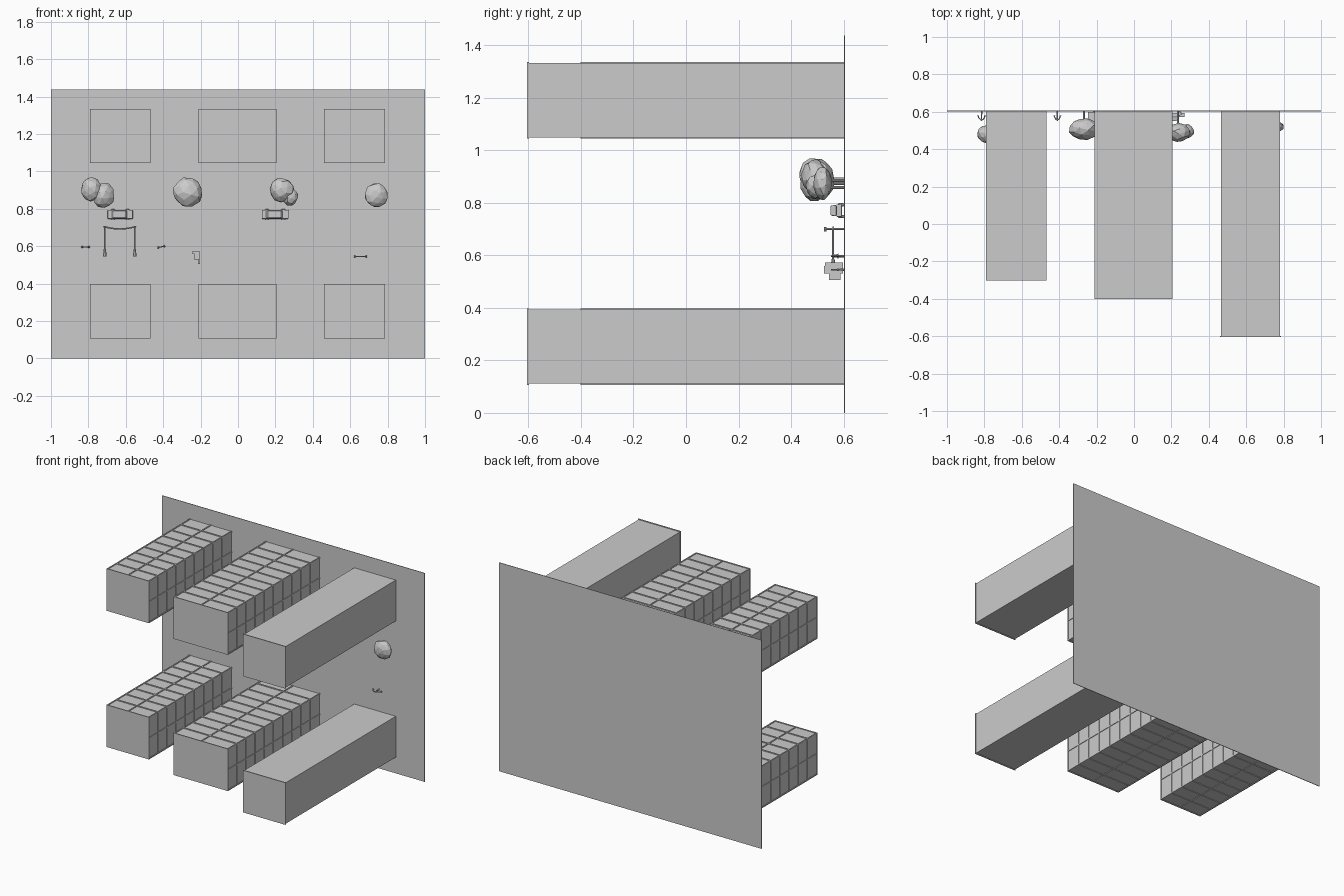
import bpy, bmesh, math, random
from mathutils import Vector, Matrix

cube = bpy.data.objects.get("Cube")
if cube:
    bpy.data.objects.remove(cube, do_unlink=True)

grey = bpy.data.materials.new("plain_grey")
grey.use_nodes = True
grey.diffuse_color = (0.6, 0.6, 0.6, 1)
grey.node_tree.nodes["Principled BSDF"].inputs["Base Color"].default_value = (0.6, 0.6, 0.6, 1)

GROUND = 0.602  # face of the upright base board


def finish(name, bm):
    bmesh.ops.recalc_face_normals(bm, faces=bm.faces)
    mesh = bpy.data.meshes.new(name)
    bm.to_mesh(mesh)
    bm.free()
    mesh.materials.append(grey)
    obj = bpy.data.objects.new(name, mesh)
    bpy.context.collection.objects.link(obj)
    return obj


def add_box(bm, x, y, z):
    """Box from three (low, high) ranges."""
    mid = [(a + b) / 2 for a, b in (x, y, z)]
    size = [b - a for a, b in (x, y, z)]
    mat = Matrix.Translation(mid) @ Matrix.Diagonal((*size, 1))
    return bmesh.ops.create_cube(bm, size=1, matrix=mat)["verts"]


def add_rod(bm, a, b, r1, r2=None, sides=8):
    a, b = Vector(a), Vector(b)
    turn = (b - a).to_track_quat('Z', 'Y').to_matrix().to_4x4()
    bmesh.ops.create_cone(bm, cap_ends=True, segments=sides, radius1=r1,
                          radius2=r1 if r2 is None else r2, depth=(b - a).length,
                          matrix=Matrix.Translation((a + b) / 2) @ turn)


def add_path(bm, points, r):
    for a, b in zip(points, points[1:]):
        add_rod(bm, a, b, r)


# Base board
bm = bmesh.new()
add_box(bm, (-1, 1), (GROUND, 0.606), (0, 1.437))
finish("base_board", bm)


# Towers: two rows of three, with cap slab, floor bands and centre mullions
def tower(name, x, end, z, banded):
    lip = 0.004
    bm = bmesh.new()
    add_box(bm, (x[0] + lip, x[1] - lip), (end, GROUND), (z[0] + lip, z[1] - lip))
    add_box(bm, x, (end - 0.002, end + 0.005), z)
    if banded:
        floors = round((GROUND - end) / 0.1)
        for i in range(1, floors):
            y = end + i * 0.1
            add_box(bm, x, (y - 0.005, y + 0.005), z)
        xm, zm = sum(x) / 2, sum(z) / 2
        add_box(bm, (xm - 0.004, xm + 0.004), (end, GROUND), z)
        add_box(bm, x, (end, GROUND), (zm - 0.004, zm + 0.004))
        for cx in (x[0] + lip, x[1] - lip):
            for cz in (z[0] + lip, z[1] - lip):
                add_box(bm, (cx - lip, cx + lip), (end, GROUND), (cz - lip, cz + lip))
    finish(name, bm)


for row, z in (("lower", (0.107, 0.397)), ("upper", (1.045, 1.335))):
    tower(row + "_right_tower", (-0.79, -0.467), -0.30, z, True)
    tower(row + "_middle_tower", (-0.21, 0.205), -0.40, z, True)
    tower(row + "_left_tower", (0.46, 0.785), -0.603, z, False)


# Trees: faceted crowns on thin trunks
random.seed(4)


def tree(name, blobs):
    bm = bmesh.new()
    x, y, z = blobs[0][0]
    add_rod(bm, (x, GROUND, z - 0.015), (x, y, z - 0.015), 0.006)
    for centre, radii in blobs:
        mat = (Matrix.Translation(centre) @ Matrix.Diagonal((*radii, 1))
               @ Matrix.Rotation(random.uniform(0, 3), 4, (1, 1, 0)))
        verts = bmesh.ops.create_icosphere(bm, subdivisions=2, radius=1, matrix=mat)["verts"]
        for v in verts:
            v.co = Vector(centre) + (v.co - Vector(centre)) * random.uniform(0.93, 1.04)
    finish(name, bm)


tree("tree_far_right", [((-0.785, 0.48, 0.905), (0.056, 0.05, 0.067)),
                        ((-0.72, 0.49, 0.872), (0.06, 0.055, 0.07))])
tree("tree_centre_right", [((-0.268, 0.508, 0.888), (0.083, 0.06, 0.08))])
tree("tree_centre_left", [((0.235, 0.49, 0.9), (0.065, 0.05, 0.068)),
                          ((0.277, 0.495, 0.866), (0.044, 0.04, 0.05))])
tree("tree_far_left", [((0.74, 0.52, 0.873), (0.064, 0.036, 0.065))])


# Cars: body, cabin and wheels, standing on the board
def car(name, x0, x1, z):
    bm = bmesh.new()
    body = add_box(bm, (x0, x1), (0.572, 0.594), (z - 0.024, z + 0.024))
    cabin = add_box(bm, (x0 + 0.022, x1 - 0.03), (0.55, 0.572), (z - 0.022, z + 0.022))
    for v in cabin:
        if v.co.y < 0.56:
            v.co.x += 0.012 if v.co.x < (x0 + x1) / 2 else -0.012
            v.co.z = z + (v.co.z - z) * 0.85
    for wx in (x0 + 0.028, x1 - 0.028):
        for s in (-1, 1):
            add_rod(bm, (wx, 0.59, z + s * 0.016), (wx, 0.59, z + s * 0.028), 0.012, sides=12)
    obj = finish(name, bm)
    bevel = obj.modifiers.new("soft_edges", 'BEVEL')
    bevel.width = 0.004
    bevel.segments = 2


car("right_car", -0.697, -0.562, 0.77)
car("left_car", 0.127, 0.27, 0.77)


# Double street lamps with drooping arms
def lamp(name, x, z, half, tilt):
    bm = bmesh.new()
    add_rod(bm, (x, GROUND, z), (x, 0.552, z), 0.004, 0.003)
    for s in (-1, 1):
        pts = [(x + s * half * t, 0.556 + 0.018 * t * t, z + s * half * t * tilt)
               for t in (0, 0.35, 0.7, 1)]
        add_path(bm, pts, 0.003)
        add_rod(bm, pts[-1], Vector(pts[-1]) + Vector((0, 0.006, 0)), 0.004, 0.006)
    finish(name, bm)


lamp("right_lamp", -0.815, 0.596, 0.018, 0.0)
lamp("middle_lamp", -0.41, 0.597, 0.016, 0.2)
lamp("left_lamp", 0.655, 0.545, 0.03, 0.0)

# Play frame: sagging bar, two long arms with broad ends, and posts
bm = bmesh.new()
bar = [(-0.632 + 0.088 * t, 0.56, 0.693 + 0.013 * t * t) for t in (-1, -0.8, -0.4, 0, 0.4, 0.8, 1)]
add_path(bm, bar, 0.004)
for s in (-1, 1):
    x = -0.632 + s * 0.08
    add_rod(bm, (x, 0.56, 0.7), (x, 0.56, 0.58), 0.004)
    add_rod(bm, (x, 0.56, 0.585), (x, 0.56, 0.545), 0.006, 0.010)
    add_rod(bm, (x, 0.53, 0.7), (x, GROUND, 0.7), 0.004)
    add_rod(bm, (x, 0.53, 0.708), (x, 0.53, 0.69), 0.004)
finish("play_frame", bm)

# Small seat: upright panel, seat slab and rail
bm = bmesh.new()
add_box(bm, (-0.245, -0.203), (0.53, 0.598), (0.56, 0.573))
add_box(bm, (-0.235, -0.207), (0.525, 0.598), (0.53, 0.56))
add_box(bm, (-0.213, -0.202), (0.545, 0.588), (0.505, 0.53))
add_rod(bm, (-0.215, GROUND, 0.545), (-0.215, 0.56, 0.545), 0.004)
finish("small_seat", bm)
